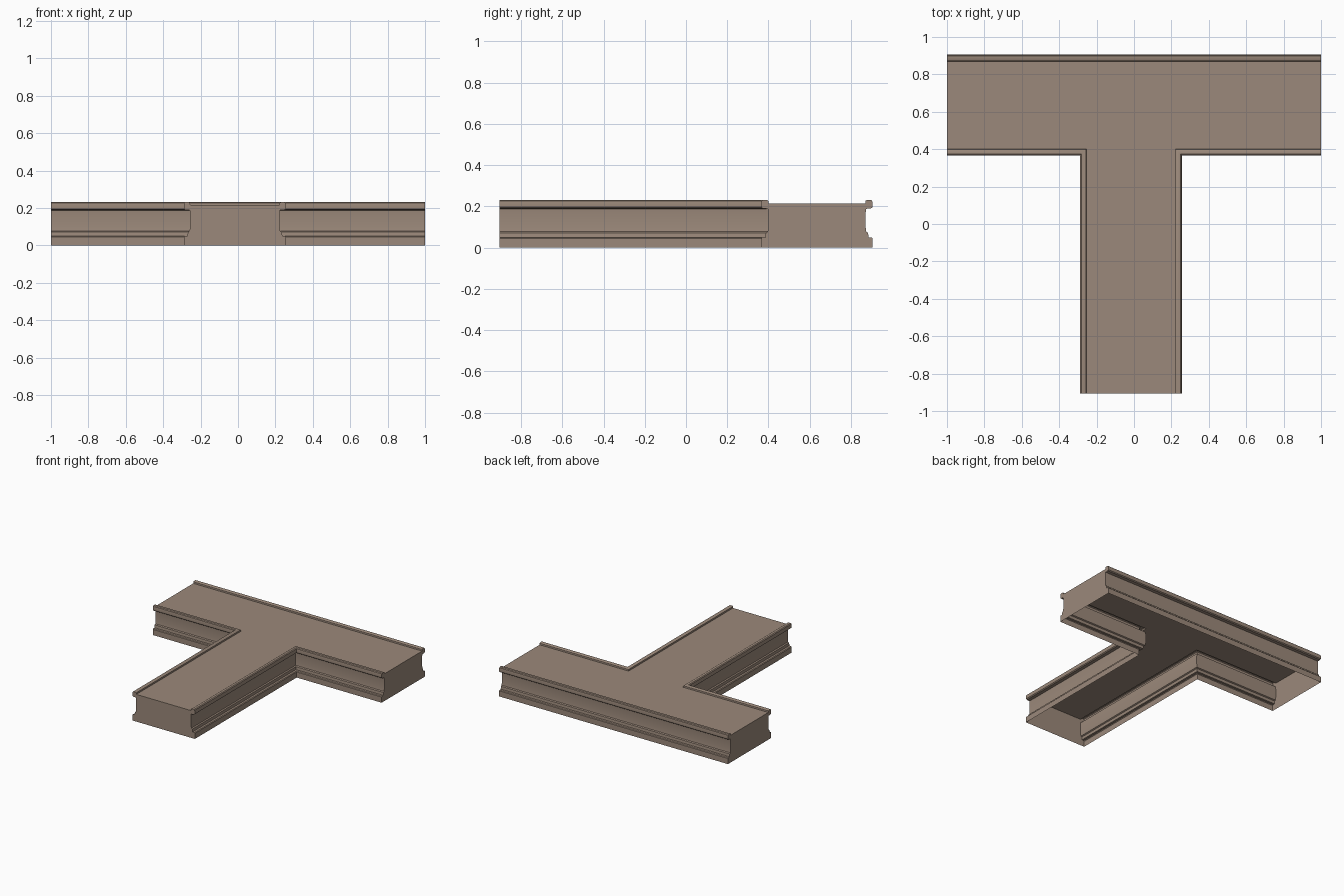
import bpy

if "Cube" in bpy.data.objects:
    bpy.data.objects.remove(bpy.data.objects["Cube"])

# One flat stone colour
stone = bpy.data.materials.new("warm stone")
stone.diffuse_color = (0.33, 0.25, 0.196, 1)
stone.use_nodes = True
stone.node_tree.nodes["Principled BSDF"].inputs["Base Color"].default_value = stone.diffuse_color

# T-shaped outline, clockwise: corner position and inward moulding direction
OUTLINE = [
    ((-1.0, 0.905), (0, -1)), ((1.0, 0.905), (0, -1)),
    ((1.0, 0.365), (0, 1)), ((0.257, 0.365), (-1, 1)),
    ((0.257, -0.905), (-1, 0)), ((-0.29, -0.905), (1, 0)),
    ((-0.29, 0.365), (1, 1)), ((-1.0, 0.365), (0, 1)),
]
END_EDGES = {1, 4, 7}      # outline edges closed by flat ends

# Moulding section, bottom to top: (inset, height)
SECTION = [
    (0.0, 0.0), (0.0, 0.044), (0.005, 0.049), (0.02, 0.05), (0.022, 0.072),
    (0.031, 0.077), (0.034, 0.10), (0.034, 0.165), (0.032, 0.188), (0.008, 0.19),
    (0.001, 0.196), (0.0, 0.21), (0.002, 0.226), (0.008, 0.231),
    (0.028, 0.231), (0.034, 0.227), (0.035, 0.215),
]


def column(i):
    """Moulding section placed at one corner of the outline."""
    (x, y), (dx, dy) = OUTLINE[i % len(OUTLINE)]
    return [(x + dx * d, y + dy * d, z) for d, z in SECTION]


def make_object(name, faces):
    """Build an object from faces given as point lists, sharing equal points."""
    index, polys = {}, []
    for face in faces:
        polys.append([index.setdefault(p, len(index)) for p in face])
    mesh = bpy.data.meshes.new(name)
    mesh.from_pydata(list(index), [], polys)
    mesh.materials.append(stone)
    obj = bpy.data.objects.new(name, mesh)
    bpy.context.collection.objects.link(obj)
    bpy.ops.object.select_all(action='DESELECT')
    obj.select_set(True)
    bpy.context.view_layer.objects.active = obj
    bpy.ops.object.shade_smooth_by_angle(angle=0.6)
    return obj


# Moulded side walls and flat ends (underside stays open)
walls, ends = [], []
for i in range(len(OUTLINE)):
    a, b = column(i), column(i + 1)
    if i in END_EDGES:
        ends.append(a + b[::-1])
    else:
        walls += [[a[k], a[k + 1], b[k + 1], b[k]] for k in range(len(a) - 1)]
make_object("moulded_walls", walls)
make_object("flat_ends", ends)

# Top deck, slightly below the raised rim: cross bar and stem
rim = [column(i)[-1] for i in range(len(OUTLINE))]
make_object("top_deck", [
    [rim[7], rim[6], rim[3], rim[2], rim[1], rim[0]],
    [rim[5], rim[4], rim[3], rim[6]],
])
